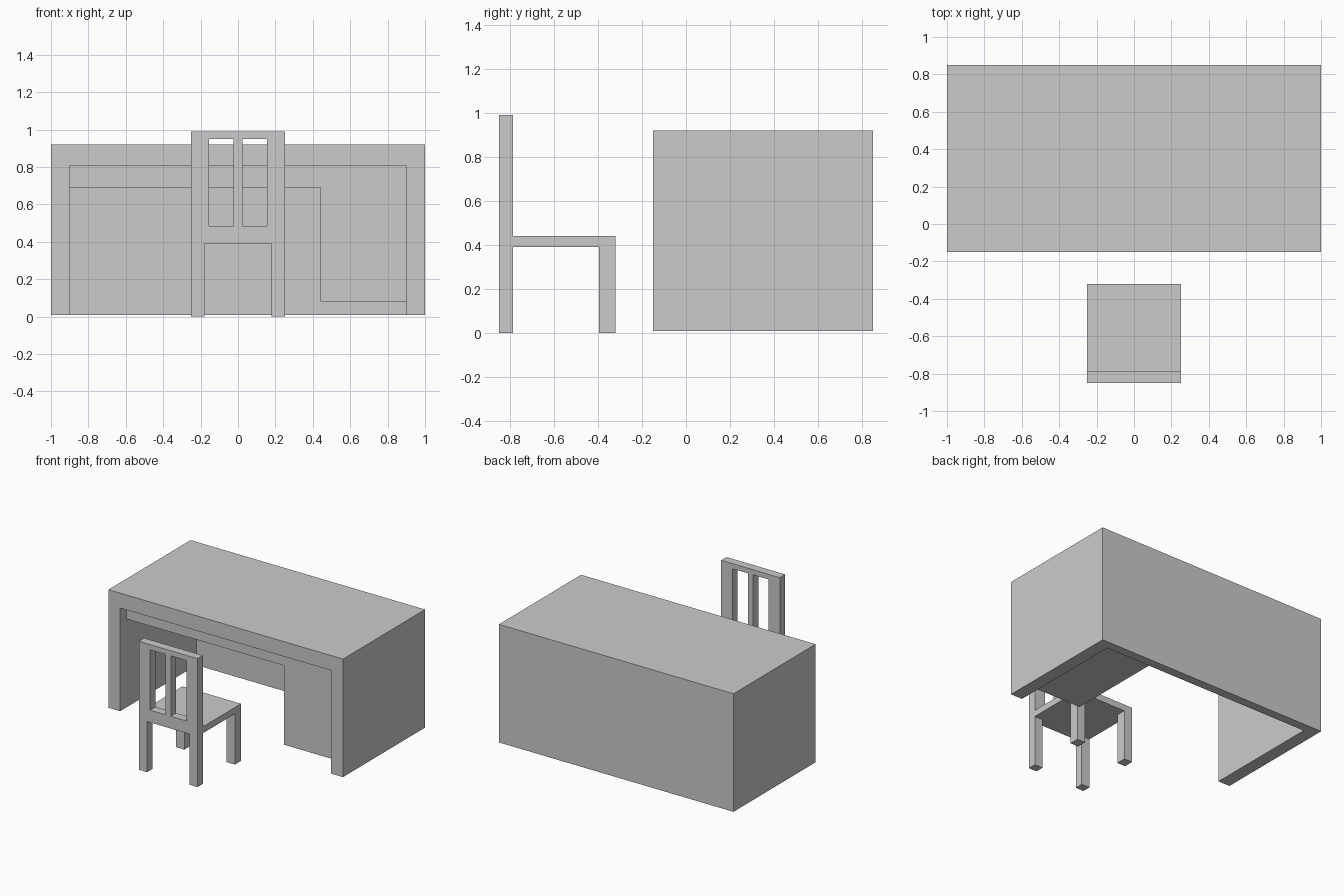
import bpy, bmesh

if "Cube" in bpy.data.objects:
    bpy.data.objects.remove(bpy.data.objects["Cube"])


def make_object(name, bm):
    bmesh.ops.recalc_face_normals(bm, faces=bm.faces[:])
    mesh = bpy.data.meshes.new(name)
    bm.to_mesh(mesh)
    bm.free()
    obj = bpy.data.objects.new(name, mesh)
    bpy.context.collection.objects.link(obj)
    return obj


def extrude_x(name, profile, x0, x1):
    """Extrude a side profile of (y, z) points along x."""
    bm = bmesh.new()
    face = bm.faces.new([bm.verts.new((x0, y, z)) for y, z in profile])
    ext = bmesh.ops.extrude_face_region(bm, geom=[face])
    verts = [v for v in ext["geom"] if isinstance(v, bmesh.types.BMVert)]
    bmesh.ops.translate(bm, verts=verts, vec=(x1 - x0, 0, 0))
    return make_object(name, bm)


def box(name, x, y, z):
    return extrude_x(name, [(y[0], z[0]), (y[1], z[0]), (y[1], z[1]), (y[0], z[1])], *x)


def cut(obj, x, y, z):
    """Remove a box-shaped volume from an object."""
    cutter = box("cutter", x, y, z)
    cutter.hide_render = True
    mod = obj.modifiers.new("cut", 'BOOLEAN')
    mod.operation = 'DIFFERENCE'
    mod.solver = 'EXACT'
    mod.object = cutter
    bpy.context.view_layer.objects.active = obj
    bpy.ops.object.modifier_apply(modifier=mod.name)
    bpy.data.objects.remove(cutter)


# Desk: solid block, recessed drawer front, knee space, gap under the cabinet
desk = box("desk", (-1, 1), (-0.15, 0.85), (0.01, 0.92))
cut(desk, (-0.9, 0.9), (-0.4, -0.07), (-0.2, 0.805))
cut(desk, (-0.9, 0.44), (-0.3, 0.78), (-0.2, 0.69))
cut(desk, (0.3, 0.9), (-0.3, 0.78), (-0.2, 0.08))

# Chair: side profile with back, seat and legs
chair = extrude_x("chair", [
    (-0.85, 0), (-0.785, 0), (-0.785, 0.39), (-0.395, 0.39), (-0.395, 0),
    (-0.32, 0), (-0.32, 0.44), (-0.785, 0.44), (-0.785, 0.99), (-0.85, 0.99)],
    -0.25, 0.25)

# Opening between left and right legs
cut(chair, (-0.18, 0.18), (-1, 0), (-0.2, 0.39))

# Two slots in the chair back, leaving a centre slat
for x in ((-0.155, -0.023), (0.023, 0.155)):
    cut(chair, x, (-1, -0.7), (0.485, 0.95))
